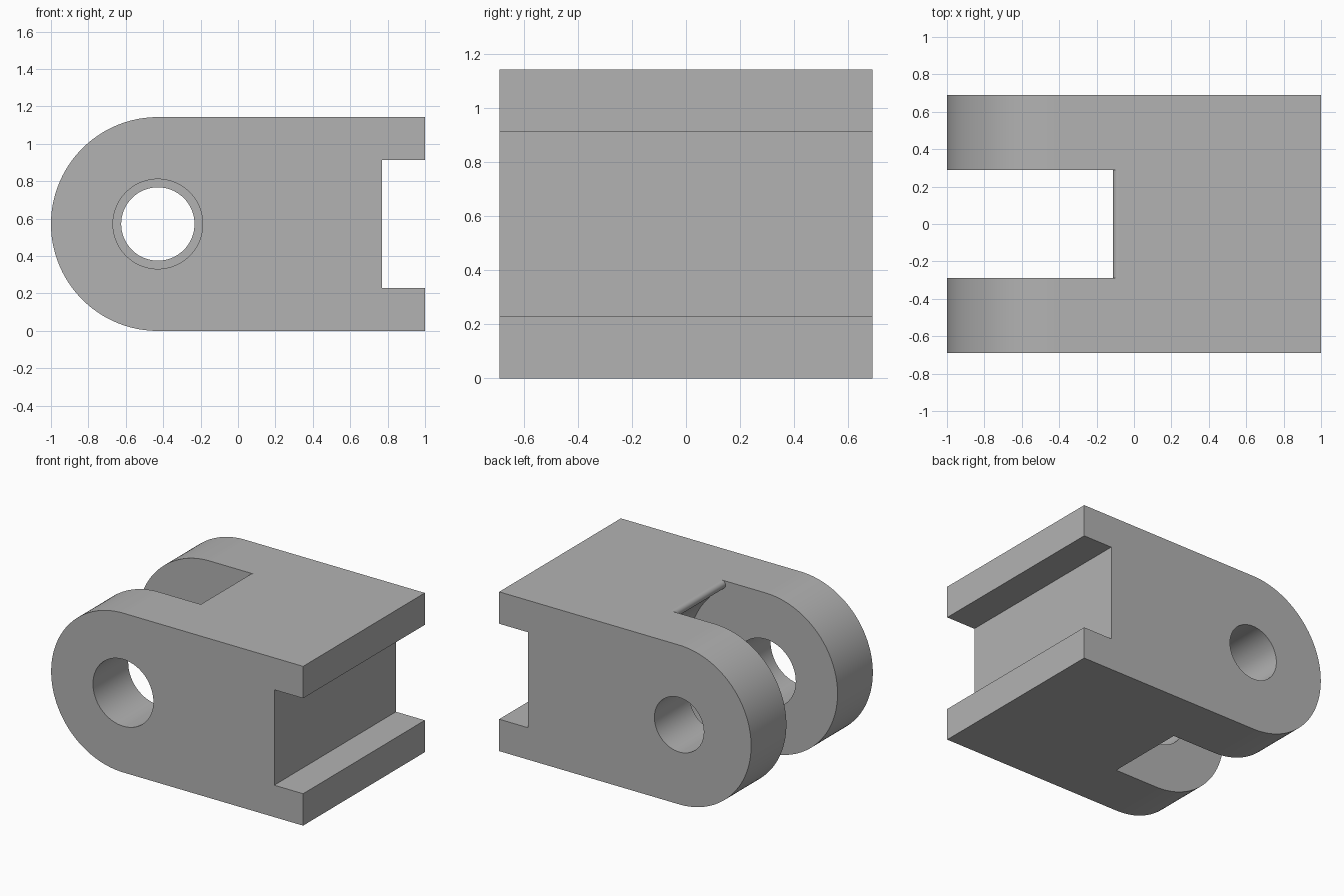
import bpy, bmesh, math

if "Cube" in bpy.data.objects:
    bpy.data.objects.remove(bpy.data.objects["Cube"])

H, W = 1.143, 1.38            # height and width of the block
CX, CZ = -0.4285, H / 2       # axis of the pin holes
SLOT = 0.29                   # half width of the fork slot
R_CLEAR, R_LIP = 0.613, 0.03  # slot end arc and its rounded lips


def arc(cx, cz, r, a0, a1, n):
    """Points on an arc in the x-z plane, angles in degrees."""
    angles = [math.radians(a0 + (a1 - a0) * i / n) for i in range(n + 1)]
    return [(cx + r * math.cos(a), cz + r * math.sin(a)) for a in angles]


def prism(name, profile, y0, y1):
    """Extrude an x-z profile along y."""
    bm = bmesh.new()
    face = bm.faces.new([bm.verts.new((x, y0, z)) for x, z in profile])
    ext = bmesh.ops.extrude_face_region(bm, geom=[face])
    moved = [v for v in ext["geom"] if isinstance(v, bmesh.types.BMVert)]
    bmesh.ops.translate(bm, verts=moved, vec=(0, y1 - y0, 0))
    bmesh.ops.recalc_face_normals(bm, faces=bm.faces)
    mesh = bpy.data.meshes.new(name)
    bm.to_mesh(mesh)
    bm.free()
    obj = bpy.data.objects.new(name, mesh)
    bpy.context.collection.objects.link(obj)
    return obj


# Block with a round nose and a channel across its flat end
outline = arc(CX, CZ, H / 2, 90, 270, 72) + [
    (1, 0), (1, 0.229), (0.771, 0.229), (0.771, 0.914), (1, 0.914), (1, H)]
body = prism("clevis_block", outline, -W / 2, W / 2)

# Fork slot: concave end wall with a rounded lip at top and bottom
drop = CZ - R_LIP
dx = math.sqrt((R_CLEAR + R_LIP) ** 2 - drop ** 2)
tilt = math.degrees(math.atan2(drop, dx))
upper_lip = arc(CX + dx, H - R_LIP, R_LIP, 90, 180 + tilt, 16)
wall = arc(CX, CZ, R_CLEAR, tilt, -tilt, 48)
lower_lip = [(x, H - z) for x, z in reversed(upper_lip)]
slot_profile = ([(-1.3, H + 0.2), (CX + dx, H + 0.2)] + upper_lip
                + wall[1:-1] + lower_lip + [(CX + dx, -0.2), (-1.3, -0.2)])

cutters = [
    prism("slot_cutter", slot_profile, -SLOT, SLOT),
    # Wide pin hole in the front arm, narrow one in the back arm
    prism("front_hole_cutter", arc(CX, CZ, 0.24, 0, 355, 71), -1, 0),
    prism("back_hole_cutter", arc(CX, CZ, 0.196, 0, 355, 71), 0, 1),
]
bpy.context.view_layer.objects.active = body
body.select_set(True)
for cutter in cutters:
    mod = body.modifiers.new(cutter.name, "BOOLEAN")
    mod.operation, mod.solver, mod.object = "DIFFERENCE", "EXACT", cutter
    bpy.ops.object.modifier_apply(modifier=mod.name)
    bpy.data.objects.remove(cutter)

# Smooth curved walls, flat planes
bpy.ops.object.shade_smooth_by_angle(angle=math.radians(30))
for poly in body.data.polygons:
    if max(abs(c) for c in poly.normal) > 0.99999:
        poly.use_smooth = False

grey = bpy.data.materials.new("plain_grey")
grey.diffuse_color = (0.45, 0.45, 0.45, 1)
grey.use_nodes = True
grey.node_tree.nodes["Principled BSDF"].inputs["Base Color"].default_value = grey.diffuse_color
body.data.materials.clear()
body.data.materials.append(grey)
